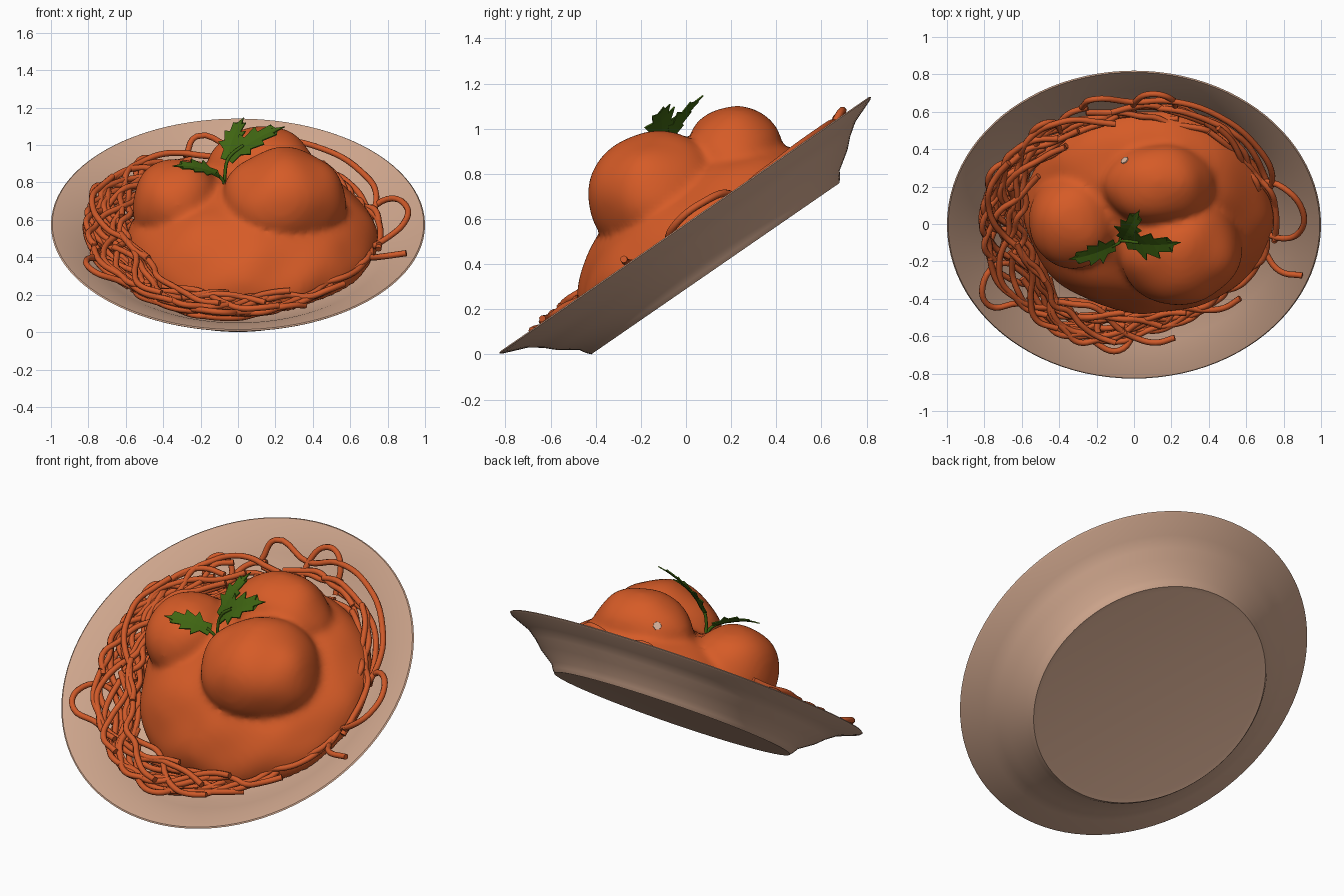
import bpy, bmesh, math, random
from mathutils import Vector, Matrix, noise
from mathutils.bvhtree import BVHTree

if "Cube" in bpy.data.objects:
    bpy.data.objects.remove(bpy.data.objects["Cube"])

random.seed(4)
# Everything on the plate lives in a tilted frame
M = Matrix.Translation((0, 0.13, 0.38)) @ Matrix.Rotation(math.radians(34.6), 4, 'X')
MI = M.inverted()


def mat(name, c):
    m = bpy.data.materials.new(name)
    m.diffuse_color = (*c, 1)
    m.use_nodes = True
    m.node_tree.nodes["Principled BSDF"].inputs["Base Color"].default_value = m.diffuse_color
    return m


PLATE = mat("plate_tan", (0.62, 0.38, 0.265))
SAUCE = mat("sauce_orange", (0.67, 0.105, 0.02))
NOODLE = mat("noodle_orange", (0.62, 0.10, 0.022))
GREEN = mat("herb_green", (0.05, 0.13, 0.006))
PALE = mat("pale_fleck", (0.68, 0.45, 0.34))


def add(name, bm, m, smooth=True):
    bmesh.ops.recalc_face_normals(bm, faces=bm.faces)
    me = bpy.data.meshes.new(name)
    bm.to_mesh(me)
    bm.free()
    me.materials.append(m)
    for p in me.polygons:
        p.use_smooth = smooth
    ob = bpy.data.objects.new(name, me)
    bpy.context.collection.objects.link(ob)
    return ob


# Plate: lathe of inner and outer profile
inner = [(0, .05), (.3, .05), (.6, .06), (.72, .10), (.82, .165), (.9, .205), (.98, .236)]
outer = [(.993, .24), (1.0, .235), (.99, .226), (.88, .183), (.825, .143), (.78, .10),
         (.70, .045), (.685, .02), (.668, 0), (.64, .003), (0, .003)]


def bowl(r):
    for (a, za), (b, zb) in zip(inner, inner[1:]):
        if r <= b:
            return za + (zb - za) * (r - a) / (b - a)
    return .236


bm = bmesh.new()
vs = [bm.verts.new((r, 0, z)) for r, z in inner + outer]
es = [bm.edges.new(p) for p in zip(vs, vs[1:])]
bmesh.ops.spin(bm, geom=vs + es, cent=(0, 0, 0), axis=(0, 0, 1), angle=2 * math.pi,
               steps=96, use_duplicate=False)
bmesh.ops.remove_doubles(bm, verts=bm.verts, dist=1e-4)
bm.transform(M)
plate = add("plate", bm, PLATE)
bpy.context.view_layer.objects.active = plate
plate.select_set(True)
bpy.ops.object.shade_smooth_by_angle(angle=math.radians(35))
plate.select_set(False)

# Sauce mound and meatballs, fused into one soft skin
bm = bmesh.new()


def blob(c, r, tilt=0, base=None):
    mx = (base or Matrix()) @ Matrix.Translation(c) @ Matrix.Rotation(tilt, 4, 'X') @ Matrix.Diagonal((*r, 1))
    bmesh.ops.create_icosphere(bm, subdivisions=5, radius=1, matrix=mx)


blob((.08, .01, .10), (.67, .63, .37), 0, M)          # mound
blob((.245, -.125, .70), (.335, .305, .28))           # right meatball
blob((.13, .215, .86), (.30, .22, .24))               # back meatball
blob((-.325, .025, .69), (.245, .265, .24))           # left meatball
for v in bm.verts:
    v.co += v.normal * 0.022 * noise.noise(v.co * 4.5)
    p = MI @ v.co
    low = bowl(math.hypot(p.x, p.y)) + .008
    if p.z < low:
        p.z = low
        v.co = M @ p
sauce = add("sauce_and_meatballs", bm, SAUCE)
rm = sauce.modifiers.new("fuse", 'REMESH')
rm.mode = 'VOXEL'
rm.voxel_size = 0.02
rm.use_smooth_shade = True
sm = sauce.modifiers.new("soften", 'SMOOTH')
sm.factor = 0.5
sm.iterations = 6

# Pale fleck on the back meatball
tree = BVHTree.FromObject(sauce, bpy.context.evaluated_depsgraph_get())
hit, nor, _, _ = tree.ray_cast(Vector((-.05, .34, 3)), Vector((0, 0, -1)))
if hit:
    bm = bmesh.new()
    bmesh.ops.create_cone(bm, cap_ends=True, segments=7, radius1=.024, radius2=.022, depth=.009,
                          matrix=Matrix.Translation(hit) @ nor.to_track_quat('Z', 'Y').to_matrix().to_4x4())
    add("pale_fleck", bm, PALE, False)

# Noodles: smooth bevelled curves lying on the bowl
cu = bpy.data.curves.new("noodles", 'CURVE')
cu.dimensions = '3D'
cu.bevel_depth = 0.0165
cu.bevel_resolution = 2
cu.resolution_u = 5
cu.use_fill_caps = True
cu.materials.append(NOODLE)


def strand(pts):
    """pts: plate-frame x, y and lift above the bowl surface"""
    sp = cu.splines.new('BEZIER')
    sp.bezier_points.add(len(pts) - 1)
    for b, (x, y, h) in zip(sp.bezier_points, pts):
        b.co = M @ Vector((x, y, bowl(math.hypot(x, y)) + .02 + h))
        b.handle_left_type = b.handle_right_type = 'AUTO'


def nest(mid, spread, count, rlo, rhi, hmax):
    for _ in range(count):
        a = math.radians(random.uniform(mid - spread, mid + spread))
        span = random.uniform(.6, 1.3)
        n = int(span / .13)
        k, ph = random.uniform(2.5, 5), random.uniform(0, 6.3)
        level = random.random()
        pts = []
        for i in range(n + 1):
            t = a + span * (i / n - .5)
            w = .5 + .5 * math.sin(k * t + ph)
            r = rlo + (rhi - rlo) * w + random.uniform(-.02, .02)
            h = hmax * level * (1 - .55 * w) + random.uniform(0, .02)
            pts.append((r * math.cos(t), r * math.sin(t), h))
        strand(pts)


nest(205, 45, 26, .60, .80, .17)      # dense left heap
nest(255, 30, 16, .62, .78, .15)      # front heap
nest(318, 30, 7, .64, .73, .10)       # front right
nest(20, 40, 6, .68, .77, .10)        # right
nest(100, 35, 5, .64, .74, .10)       # back
nest(145, 18, 7, .64, .78, .14)       # back left

# Hand-placed loose loops and ends
loops = [
    [(-.45, -.6), (-.62, -.52), (-.77, -.5), (-.81, -.38), (-.72, -.28), (-.6, -.36), (-.5, -.52)],
    [(-.32, -.64), (-.2, -.78), (-.08, -.82), (0, -.74), (.04, -.6)],
    [(-.16, -.62), (-.19, -.74), (-.1, -.78), (.1, -.72), (.3, -.66), (.36, -.62)],
    [(.66, .22), (.8, .24), (.9, .12), (.89, -.02), (.8, -.1), (.64, -.1)],
    [(.62, -.1), (.7, -.22), (.78, -.3), (.9, -.31)],
    [(0, .6), (.01, .78), (.09, .86), (.19, .83), (.22, .66)],
    [(-.28, .72), (-.22, .82), (0, .77), (.2, .8), (.45, .71), (.66, .5), (.74, .3), (.68, .08)],
    [(-.5, .45), (-.54, .6), (-.46, .65), (-.38, .5)],
    [(-.58, .3), (-.73, .38), (-.78, .25), (-.7, .12), (-.58, .1)],
    [(-.58, -.1), (-.76, -.05), (-.79, .08), (-.7, .2), (-.58, .2)],
]
for lp in loops:
    strand([(x, y, .045 if 0 < i < len(lp) - 1 else .02) for i, (x, y) in enumerate(lp)])
bpy.context.collection.objects.link(bpy.data.objects.new("noodles", cu))

# Herb sprig: jagged leaves, folded along the middle
jag = [(0, .05), (.02, .5), (.2, .42), (.34, 1.0), (.38, .55), (.60, .85), (.60, .42), (.83, .5), (.80, .2), (1, 0)]


def leaf(name, base, tip, up, width):
    base, tip = Vector(base), Vector(tip)
    d = tip - base
    side = d.cross(Vector(up)).normalized()
    n = side.cross(d).normalized()
    L = d.length
    bm = bmesh.new()

    def at(t, w):
        return base + d * t + side * w * width + n * (L * .3 * t * (1 - t) + .15 * width * abs(w))

    mid = [bm.verts.new(at(i / 9, 0)) for i in range(10)]
    for s in (-1, 1):
        edge = [bm.verts.new(at(t, s * w)) for t, w in jag[:-1]] + [mid[-1]]
        for i in range(9):
            f = [mid[i], mid[i + 1], edge[i + 1], edge[i]]
            bm.faces.new(f if i < 8 else [mid[i], mid[i + 1], edge[i]])
    ob = add(name, bm, GREEN, False)
    so = ob.modifiers.new("thickness", 'SOLIDIFY')
    so.thickness = .006


leaf("leaf_right", (-.05, -.09, .92), (.25, -.10, 1.10), (-.3, -.6, .7), .10)
leaf("leaf_back", (-.06, -.08, .92), (.03, .075, 1.15), (-.3, -.6, .6), .075)
leaf("leaf_left", (-.10, -.11, .84), (-.35, -.19, .89), (.1, -.5, .8), .075)

# Stems
sc = bpy.data.curves.new("herb_stems", 'CURVE')
sc.dimensions = '3D'
sc.bevel_depth = .009
sc.bevel_resolution = 1
sc.materials.append(GREEN)
for path in ([(-.07, -.06, .74), (-.07, -.09, .84), (-.05, -.09, .93), (.03, -.1, 1.0)],
             [(-.07, -.07, .76), (-.08, -.1, .81), (-.12, -.12, .85)]):
    sp = sc.splines.new('BEZIER')
    sp.bezier_points.add(len(path) - 1)
    for b, c in zip(sp.bezier_points, path):
        b.co = c
        b.handle_left_type = b.handle_right_type = 'AUTO'
bpy.context.collection.objects.link(bpy.data.objects.new("herb_stems", sc))
